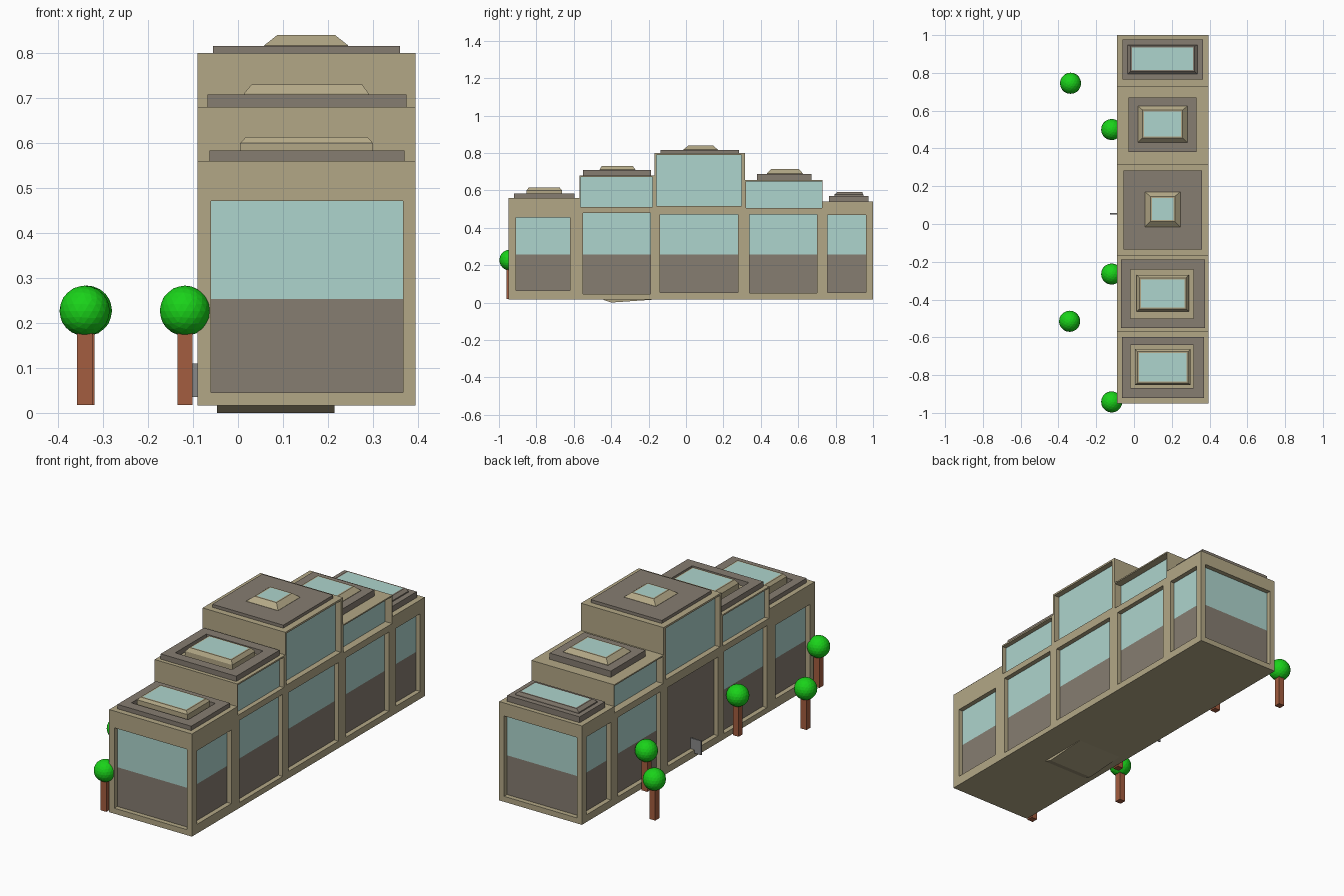
import bpy, bmesh
from mathutils import Vector

if "Cube" in bpy.data.objects:
    bpy.data.objects.remove(bpy.data.objects["Cube"])


def material(name, rgb):
    m = bpy.data.materials.new(name)
    m.diffuse_color = (*rgb, 1)
    m.use_nodes = True
    m.node_tree.nodes["Principled BSDF"].inputs["Base Color"].default_value = m.diffuse_color
    return m


STONE = material("stone", (0.45, 0.39, 0.24))
BROWN = material("brown", (0.24, 0.205, 0.165))
GLASS = material("glass", (0.42, 0.66, 0.61))
GREEN = material("leaf", (0.01, 0.65, 0.01))
BARK = material("bark", (0.37, 0.11, 0.05))
GREY = material("door_grey", (0.25, 0.25, 0.25))


def finish(name, bm, mat):
    me = bpy.data.meshes.new(name)
    bm.to_mesh(me)
    bm.free()
    me.materials.append(mat)
    ob = bpy.data.objects.new(name, me)
    bpy.context.collection.objects.link(ob)
    return ob


def quad(bm, pts, facing):
    f = bm.faces.new([bm.verts.new(p) for p in pts])
    f.normal_update()
    if f.normal.dot(Vector(facing)) < 0:
        f.normal_flip()


def rect(r):
    u0, u1, v0, v1 = r
    return [(u0, v0), (u1, v0), (u1, v1), (u0, v1)]


def bridge(bm, a, b, facing):
    for i in range(4):
        j = (i + 1) % 4
        f = facing(i) if callable(facing) else facing
        quad(bm, [a[i], a[j], b[j], b[i]], f)


def window_wall(name, axis, plane, side, outer, hole, depth, split=None, lower=BROWN, upper=GLASS):
    """Wall with a recessed opening, filled by one or two panes."""
    def at(p, d):
        w = plane - side * d
        return Vector((w, p[0], p[1])) if axis == 'x' else Vector((p[0], w, p[1]))
    out = Vector((side, 0, 0)) if axis == 'x' else Vector((0, side, 0))
    bm = bmesh.new()
    o = [at(p, 0) for p in rect(outer)]
    h = [at(p, 0) for p in rect(hole)]
    k = [at(p, depth) for p in rect(hole)]
    bridge(bm, o, h, out)
    mid = sum(h, Vector()) / 4
    bridge(bm, h, k, lambda i: mid - (h[i] + h[(i + 1) % 4]) / 2)
    finish(name + "_wall", bm, STONE)
    u0, u1, v0, v1 = hole
    parts = [(v0, v1, upper)] if split is None else [(v0, split, lower), (split, v1, upper)]
    for i, (a, b, m) in enumerate(parts):
        bm = bmesh.new()
        quad(bm, [at(p, depth) for p in rect((u0, u1, a, b))], out)
        finish(f"{name}_pane_{i}", bm, m)


def box(name, x0, x1, y0, y1, z0, z1, mat):
    bm = bmesh.new()
    bmesh.ops.create_cube(bm, size=1)
    for v in bm.verts:
        v.co = ((x0, x1)[v.co.x > 0], (y0, y1)[v.co.y > 0], (z0, z1)[v.co.z > 0])
    return finish(name, bm, mat)


def roof_slab(name, r, z0, z1, hole):
    """Raised slab, optionally with an opening around the skylight."""
    if not hole:
        return box(name, *r, z0, z1, BROWN)
    bm = bmesh.new()
    lift = lambda q, z: [Vector((*p, z)) for p in rect(q)]
    o, h = lift(r, z1), lift(hole, z1)
    mid = sum(h, Vector()) / 4
    bridge(bm, o, h, (0, 0, 1))
    bridge(bm, o, lift(r, z0), lambda i: (o[i] + o[(i + 1) % 4]) / 2 - mid)
    bridge(bm, h, lift(hole, z0), lambda i: mid - (h[i] + h[(i + 1) % 4]) / 2)
    finish(name, bm, BROWN)


def skylight(name, base, top, z0, z1, z2, mat):
    """Short upright curb, sloped sides and a glass top."""
    bm = bmesh.new()
    rings = [[Vector((*p, z)) for p in rect(r)] for r, z in ((base, z0), (base, z1), (top, z2))]
    mid = sum(rings[0], Vector()) / 4
    for a, b in zip(rings, rings[1:]):
        bridge(bm, a, b, lambda i: (a[i] + a[(i + 1) % 4]) / 2 - Vector((mid.x, mid.y, a[0].z)))
    t = rings[2]
    ins = 0.008
    g = rect((top[0] + ins, top[1] - ins, top[2] + ins, top[3] - ins))
    g = [Vector((*p, z2)) for p in g]
    bridge(bm, t, g, (0, 0, 1))
    finish(name + "_frame", bm, mat)
    bm = bmesh.new()
    quad(bm, g, (0, 0, 1))
    finish(name + "_glass", bm, GLASS)


X0, X1, Z0, MID = -0.09, 0.395, 0.016, 0.49
# y range, roof height, lower window, upper window + depth, slab, slab top, slab hole, skylight
SECTIONS = [
    (-0.95, -0.57, 0.56, (-0.908, -0.62, 0.065, 0.455), None, 0,
     (-0.063, 0.37, -0.92, -0.597), 0.583, (-0.018, 0.315, -0.867, -0.64),
     (0.005, 0.30, -0.852, -0.662), (0.018, 0.287, -0.842, -0.675), 0.60, 0.614, STONE),
    (-0.57, -0.168, 0.68, (-0.55, -0.19, 0.045, 0.48), (-0.565, -0.18, 0.512, 0.672), 0.025,
     (-0.068, 0.375, -0.55, -0.188), 0.708, (-0.018, 0.315, -0.50, -0.24),
     (0.014, 0.29, -0.462, -0.27), (0.03, 0.276, -0.45, -0.285), 0.711, 0.73, STONE),
    (-0.168, 0.316, 0.80, (-0.14, 0.278, 0.053, 0.47), (-0.157, 0.297, 0.517, 0.79), 0.03,
     (-0.056, 0.36, -0.135, 0.283), 0.816, None,
     (0.058, 0.245, -0.015, 0.17), (0.087, 0.216, 0.014, 0.146), 0.817, 0.84, STONE),
    (0.316, 0.73, 0.655, (0.34, 0.70, 0.05, 0.47), (0.32, 0.726, 0.505, 0.648), 0.04,
     (-0.028, 0.33, 0.38, 0.67), 0.688, None,
     (0.02, 0.283, 0.432, 0.625), (0.045, 0.258, 0.455, 0.604), 0.69, 0.713, STONE),
    (0.73, 1.0, 0.54, (0.757, 0.962, 0.055, 0.467), None, 0,
     (-0.06, 0.365, 0.765, 0.976), 0.571, None,
     (-0.035, 0.336, 0.793, 0.948), (-0.018, 0.32, 0.808, 0.942), 0.577, 0.591, BROWN),
]

# Building sections with side walls, roofs and skylights
roof = bmesh.new()
for n, (y0, y1, top, low, up, updepth, slab, zs, hole, base, cap, zc, zt, mat) in enumerate(SECTIONS, 1):
    for side, x, label in ((1, X1, "right"), (-1, X0, "left")):
        entrance = n == 3 and side < 0
        window_wall(f"section_{n}_{label}_lower", 'x', x, side, (y0, y1, Z0, MID if up else top),
                    low, 0.025, 0.258, upper=BROWN if entrance else GLASS)
        if up:
            window_wall(f"section_{n}_{label}_upper", 'x', x, side, (y0, y1, MID, top), up, updepth)
    quad(roof, [(*p, top) for p in rect((X0, X1, y0, y1))], (0, 0, 1))
    if n < 5:
        nxt = SECTIONS[n][2]
        quad(roof, [(x, y1, z) for x, z in rect((X0, X1, min(top, nxt), max(top, nxt)))],
             (0, 1 if top > nxt else -1, 0))
    roof_slab(f"roof_slab_{n}", slab, top, zs, hole)
    skylight(f"skylight_{n}", base, cap, top if hole else zs, zc, zt, mat)
quad(roof, [(*p, Z0) for p in rect((X0, X1, -0.95, 1.0))], (0, 0, -1))
finish("roofs_and_floor", roof, STONE)

# End walls
window_wall("front_end", 'y', -0.95, -1, (X0, X1, Z0, 0.56), (-0.06, 0.367, 0.045, 0.471), 0.025, 0.253)
window_wall("back_end", 'y', 1.0, 1, (X0, X1, Z0, 0.54), (-0.06, 0.367, 0.045, 0.471), 0.025, 0.253)

# Tilted plate under the floor
bm = bmesh.new()
pr = [(-0.445, Z0), (-0.40, 0), (-0.17, Z0)]
a, b = [[bm.verts.new((x, y, z)) for y, z in pr] for x in (-0.047, 0.215)]
bm.faces.new(a)
bm.faces.new(b[::-1])
for i in range(3):
    bm.faces.new([a[i], b[i], b[(i + 1) % 3], a[(i + 1) % 3]])
bmesh.ops.recalc_face_normals(bm, faces=bm.faces)
finish("floor_plate", bm, STONE)

# Open door leaf on the left side
box("door", -0.128, -0.065, 0.05, 0.057, 0.035, 0.11, GREY)

# Trees
for i, (x, y) in enumerate([(-0.336, 0.745), (-0.118, 0.50), (-0.118, -0.265), (-0.341, -0.515), (-0.118, -0.942)]):
    box(f"tree_trunk_{i}", x - 0.017, x + 0.017, y - 0.017, y + 0.017, 0.018, 0.19, BARK)
    bm = bmesh.new()
    bmesh.ops.create_icosphere(bm, subdivisions=3, radius=0.056)
    bmesh.ops.translate(bm, verts=bm.verts, vec=(x, y, 0.227))
    finish(f"tree_crown_{i}", bm, GREEN)
